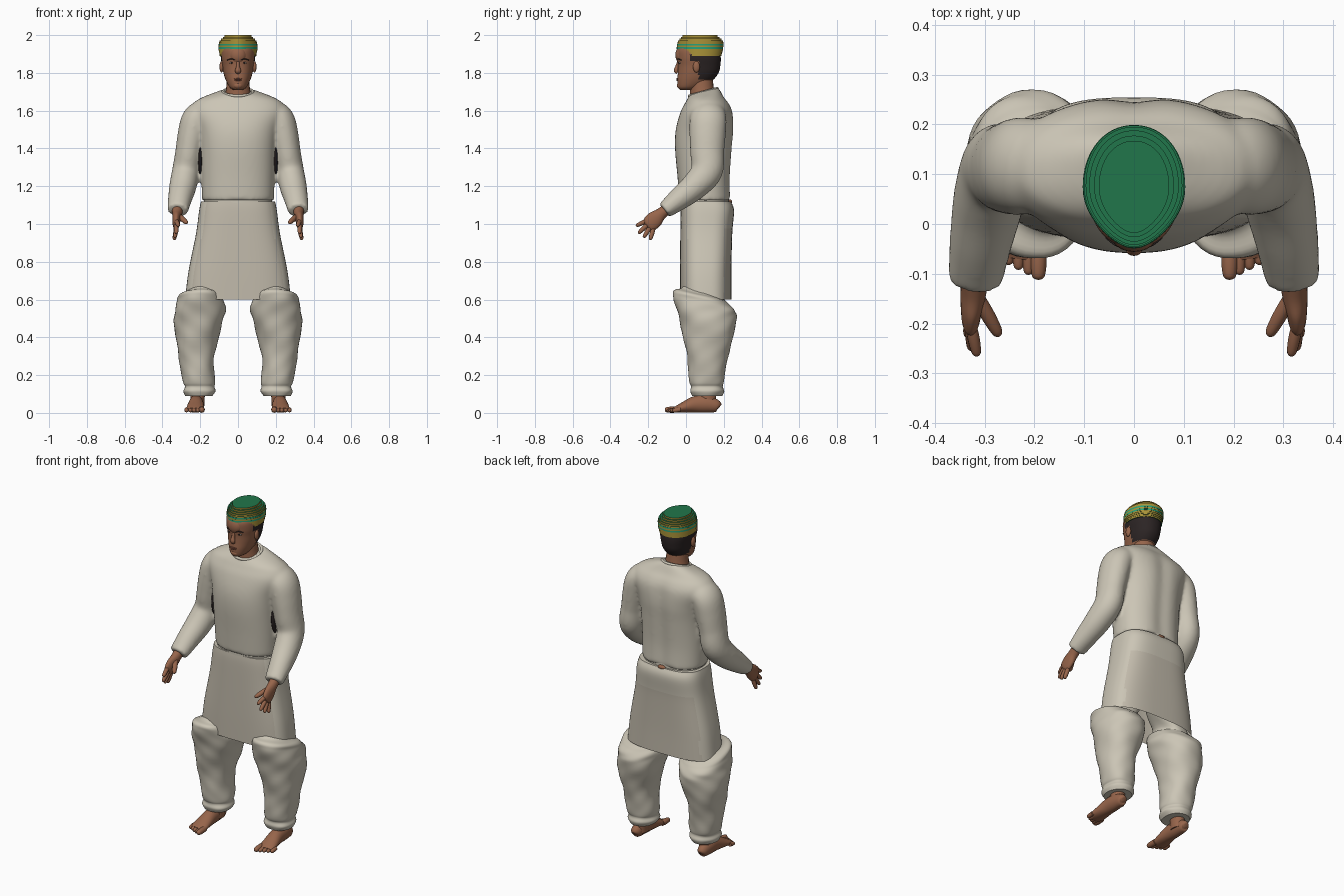
import bpy, bmesh, math
from mathutils import Vector

if "Cube" in bpy.data.objects:
    bpy.data.objects.remove(bpy.data.objects["Cube"])


def material(name, r, g, b):
    m = bpy.data.materials.new(name)
    m.use_nodes = True
    m.diffuse_color = (r, g, b, 1)
    node = m.node_tree.nodes["Principled BSDF"]
    node.inputs["Base Color"].default_value = (r, g, b, 1)
    node.inputs["Roughness"].default_value = 0.8
    return m


CLOTH = material("cream cloth", 0.6, 0.56, 0.465)
PANEL = material("darker cream cloth", 0.54, 0.495, 0.41)
SKIN = material("brown skin", 0.31, 0.13, 0.07)
LIPS = material("dark lips", 0.22, 0.08, 0.05)
HAIR = material("black hair", 0.025, 0.018, 0.018)
WHITE = material("eye white", 0.4, 0.33, 0.28)
GREEN = material("cap green", 0.015, 0.18, 0.07)
GOLD = material("cap gold", 0.4, 0.29, 0.04)
TEAL = material("cap teal", 0.02, 0.36, 0.2)


def finish(name, bm, mats, rule=None):
    """Turn a bmesh into a smooth object, colouring faces by an optional rule."""
    bmesh.ops.recalc_face_normals(bm, faces=bm.faces)
    if rule:
        for f in bm.faces:
            f.material_index = rule(f.calc_center_median())
    me = bpy.data.meshes.new(name)
    bm.to_mesh(me)
    bm.free()
    for m in mats:
        me.materials.append(m)
    me.shade_smooth()
    me.set_sharp_from_angle(angle=math.radians(50))
    ob = bpy.data.objects.new(name, me)
    bpy.context.scene.collection.objects.link(ob)
    return ob


def spline(rows, steps):
    """Catmull-Rom interpolation through rows of numbers."""
    out = []
    for i in range(len(rows) - 1):
        a, b, c, d = (rows[max(0, min(len(rows) - 1, i + k))] for k in (-1, 0, 1, 2))
        for s in range(steps):
            t = s / steps
            out.append([q + 0.5 * t * (r - p + t * (2 * p - 5 * q + 4 * r - w + t * (3 * (q - r) + w - p)))
                        for p, q, r, w in zip(a, b, c, d)])
    return out + [list(rows[-1])]


def bridge(name, rings, mats, caps=(True, True), rule=None):
    bm = bmesh.new()
    loops = [[bm.verts.new(p) for p in ring] for ring in rings]
    n = len(loops[0])
    for a, b in zip(loops, loops[1:]):
        for j in range(n):
            k = (j + 1) % n
            bm.faces.new((a[j], a[k], b[k], b[j]))
    for cap, loop in zip(caps, (loops[0], loops[-1])):
        if cap:
            bm.faces.new(loop)
    return finish(name, bm, mats, rule)


def loft(name, rows, mats, side=1, power=2, n=48, steps=6, warp=None, **kw):
    """Stack of level rings; each row is height, centre x, half width, front y, back y."""
    rings = []
    for z, cx, w, yf, yb in spline(rows, steps):
        ring = []
        for j in range(n):
            a = math.tau * j / n
            c, s = math.cos(a), math.sin(a)
            x = cx + w * math.copysign(abs(c) ** (2 / power), c)
            y = (yf + yb) / 2 + (yb - yf) / 2 * math.copysign(abs(s) ** (2 / power), s)
            p = Vector((x, y, z))
            if warp:
                p = warp(p, a, Vector((cx, (yf + yb) / 2, z)))
            ring.append((p.x * side, p.y, p.z))
        rings.append(ring)
    return bridge(name, rings, mats, **kw)


def tube(name, rows, mat, side=1, ref=(1, 0, 0), n=20, steps=5):
    """Tube along a path; each row is x, y, z, radius across, radius along ref."""
    rows = spline(rows, steps)
    pts = [Vector(r[:3]) for r in rows]
    rings = []
    for i, (p, r) in enumerate(zip(pts, rows)):
        t = (pts[min(i + 1, len(pts) - 1)] - pts[max(i - 1, 0)]).normalized()
        u = t.cross(Vector(ref)).normalized()
        v = u.cross(t)
        ring = [p + u * r[3] * math.cos(math.tau * j / n) + v * r[4] * math.sin(math.tau * j / n)
                for j in range(n)]
        rings.append([(q.x * side, q.y, q.z) for q in ring])
    return bridge(name, rings, [mat])


def ball(name, loc, size, mat):
    bm = bmesh.new()
    bmesh.ops.create_uvsphere(bm, u_segments=20, v_segments=12, radius=1)
    for v in bm.verts:
        v.co = Vector([l + s * c for l, s, c in zip(loc, size, v.co)])
    return finish(name, bm, [mat])


def digit(name, start, end, r, side):
    """Finger or toe with a rounded tip."""
    a, b = Vector(start), Vector(end)
    rows = [(*a.lerp(b, t), r * k, r * k) for t, k in
            ((0, 1), (0.45, 1.05), (0.85, 0.85), (0.97, 0.5), (1, 0.1))]
    tube(name, rows, SKIN, side, n=12, steps=3)


# Shirt with a groove down the spine and a neckline dipping at the front
def tailor(p, a, c):
    if p.y > c.y:
        p.y -= 0.012 * math.exp(-(p.x / 0.045) ** 2) * min(1, max(0, (1.7 - p.z) * 8))
    p.z += .02 * math.sin(a) * min(1, max(0, (p.z - 1.66) * 25))
    return p


shirt = loft("shirt", [(1.125, 0, .19, -.035, .24), (1.25, 0, .194, -.045, .238), (1.4, 0, .2, -.058, .248),
                       (1.5, 0, .215, -.054, .256), (1.59, 0, .25, -.03, .25), (1.64, 0, .235, -.005, .228),
                       (1.67, 0, .19, .01, .2), (1.693, 0, .125, .016, .18), (1.703, 0, .085, .018, .168)],
             [CLOTH], power=2.3, n=64, warp=tailor)
tube("collar", [(.08 * math.cos(a), .092 + .074 * math.sin(a), 1.698 + .02 * math.sin(a), .008, .008)
                for a in [math.tau * k / 16 for k in range(17)]], CLOTH, ref=(0, 0, 1), n=10, steps=3)
loft("waist", [(1.09, 0, .18, -.025, .228), (1.14, 0, .18, -.025, .228)], [CLOTH], power=2.4)
ball("bare_back_patch", (0, .231, 1.118), (.025, .013, .012), SKIN)

# Long tunic skirt with darker front and back panels, open at the hem
loft("skirt", [(.6, 0, .28, -.032, .24), (.75, 0, .262, -.032, .24), (.95, 0, .222, -.03, .245),
               (1.07, 0, .206, -.028, .254), (1.118, 0, .196, -.024, .238)],
     [CLOTH, PANEL], power=3, n=64, caps=(False, True),
     rule=lambda c: 1 if c.y < .01 or (c.y > .2 and c.z < .97) else 0)

# Head with hair coloured on the back and temples
def hairline(c):
    edge = .025 if c.z > 1.865 else .068
    return 1 if c.y > edge and c.z > 1.765 else 0


loft("head", [(1.71, 0, .025, -.03, .05), (1.725, 0, .045, -.042, .08), (1.76, 0, .064, -.046, .14),
              (1.8, 0, .077, -.043, .172), (1.84, 0, .084, -.042, .182), (1.88, 0, .091, -.046, .184),
              (1.92, 0, .09, -.046, .178), (1.95, 0, .08, -.03, .165)],
     [SKIN, HAIR], power=2.2, n=64, steps=7, rule=hairline)
tube("neck", [(0, .09, 1.66, .07, .076), (0, .084, 1.71, .064, .064), (0, .08, 1.79, .06, .057)], SKIN)
tube("nose", [(0, -.038, 1.865, .006, .008), (0, -.046, 1.835, .01, .009), (0, -.052, 1.812, .012, .016),
              (0, -.045, 1.8, .008, .012)], SKIN)
ball("forehead", (0, -.025, 1.895), (.045, .031, .048), SKIN)
ball("upper_lip", (0, -.043, 1.768), (.022, .009, .004), LIPS)
ball("lower_lip", (0, -.042, 1.761), (.018, .009, .005), LIPS)
ball("chin", (0, -.03, 1.733), (.026, .018, .018), SKIN)

# Terraced cap: upright coloured bands with green ledges, narrower towards the front
BASE, LAYERS = 1.89, 12
STEP = (2 - BASE) / LAYERS


def egg(p, a, c):
    p.x *= 1 - .3 * max(0, -math.sin(a)) ** 2
    return p


def bands(c):
    level = (c.z - BASE) / STEP
    if abs(level - round(level)) < .2:
        return 0
    return 2 if int(level) in (4, 6) else 1


cap_rows = []
for k, shape in enumerate(spline([(.097, -.043, .188), (.103, -.049, .197), (.097, -.042, .195),
                                  (.064, -.012, .16)], LAYERS // 3)[:LAYERS]):
    cap_rows += [(BASE + STEP * h, 0, *shape) for h in (k, k + 1)]
loft("cap", cap_rows, [GREEN, GOLD, TEAL], power=2.1, n=64, steps=1, warp=egg, rule=bands)


# Fold noise and a rim that drops to the back for the baggy trousers
def folds(p, a, c):
    k = .022 * math.sin(3 * a + 30 * p.z) + .01 * math.sin(5 * a - 60 * p.z)
    q = c + (p - c) * (1 + k)
    q.z -= .03 * (1 + math.sin(a)) * min(1, max(0, (p.z - .5) * 8))
    return q


sleeves = []
for side, tag in ((1, "left"), (-1, "right")):
    # Face details
    ball(tag + "_ear", (.087 * side, .055, 1.832), (.011, .018, .03), SKIN)
    ball(tag + "_eye", (.033 * side, -.03, 1.853), (.013, .009, .005), WHITE)
    ball(tag + "_pupil", (.033 * side, -.036, 1.853), (.006, .005, .005), HAIR)
    tube(tag + "_brow", [(.014, -.046, 1.868, .002, .003), (.035, -.041, 1.874, .003, .004),
                         (.056, -.026, 1.868, .002, .003)], HAIR, side, ref=(0, 1, 0), n=8)

    # Sleeve
    sleeves.append(tube(tag + "_sleeve", [
        (.12, .115, 1.59, .07, .055), (.18, .117, 1.58, .09, .076), (.222, .117, 1.55, .098, .078),
        (.243, .114, 1.47, .096, .077), (.26, .112, 1.38, .09, .072), (.276, .11, 1.28, .084, .073),
        (.292, .045, 1.2, .073, .072), (.308, -.04, 1.13, .06, .063), (.319, -.115, 1.071, .044, .055)],
        CLOTH, side, n=32, steps=6))
    ball(tag + "_dark_side_opening", (.2 * side, .088, 1.355), (.014, .054, .1), HAIR)

    # Hand: palm, four fanned fingers and a thumb
    tube(tag + "_palm", [(.321, -.1, 1.08, .028, .028), (.322, -.135, 1.052, .032, .026),
                         (.326, -.165, 1.025, .044, .022), (.328, -.195, .998, .041, .017),
                         (.328, -.207, .988, .025, .008)], SKIN, side)
    knuckles = [(-.205, 1.018), (-.2, 1.0), (-.188, .985), (-.173, .974)]
    tips = [(.315, -.265, .99), (.326, -.253, .95), (.334, -.225, .928), (.338, -.19, .916)]
    for k, ((y, z), tip) in enumerate(zip(knuckles, tips)):
        digit(f"{tag}_finger_{k + 1}", (.327, y, z), tip, .0115, side)
    digit(tag + "_thumb", (.315, -.145, 1.045), (.27, -.225, 1.005), .014, side)

    # Trouser leg with a bunched cuff, tucked under the skirt
    loft(tag + "_trouser_leg",
         [(.09, .207, .072, .03, .19), (.115, .205, .085, .02, .2), (.14, .205, .078, .026, .194),
          (.17, .208, .086, .018, .202), (.3, .22, .094, .005, .222), (.45, .212, .124, -.025, .262),
          (.56, .2, .134, -.054, .262), (.62, .2, .124, -.066, .242), (.65, .2, .114, -.06, .215),
          (.675, .18, .085, -.01, .2), (.8, .12, .1, 0, .2), (1, .1, .09, 0, .2)],
         [CLOTH], side, power=2.2, warp=folds)

    # Bare foot with five toes
    tube(tag + "_ankle", [(.215, .115, .03, .045, .036), (.212, .115, .16, .045, .04)], SKIN, side)
    tube(tag + "_foot", [(.222, .177, .03, .012, .012), (.222, .165, .036, .032, .028),
                         (.222, .11, .046, .045, .037), (.222, .05, .045, .044, .04),
                         (.225, -.01, .03, .029, .046), (.228, -.05, .019, .018, .047),
                         (.23, -.068, .015, .012, .04)], SKIN, side)
    for k in range(5):
        x = .192 + .02 * k
        r = .016 if k == 0 else .0115
        digit(f"{tag}_toe_{k + 1}", (x, -.045 + .004 * k, .018), (x, -.112 + .01 * k, r), r, side)

# Blend the sleeves into the shirt
with bpy.context.temp_override(active_object=shirt, object=shirt, selected_objects=[shirt] + sleeves,
                               selected_editable_objects=[shirt] + sleeves):
    bpy.ops.object.join()
remesh = shirt.modifiers.new("blend", "REMESH")
remesh.mode = "VOXEL"
remesh.voxel_size = .009
remesh.use_smooth_shade = True
soften = shirt.modifiers.new("soften", "SMOOTH")
soften.factor = .5
soften.iterations = 12
